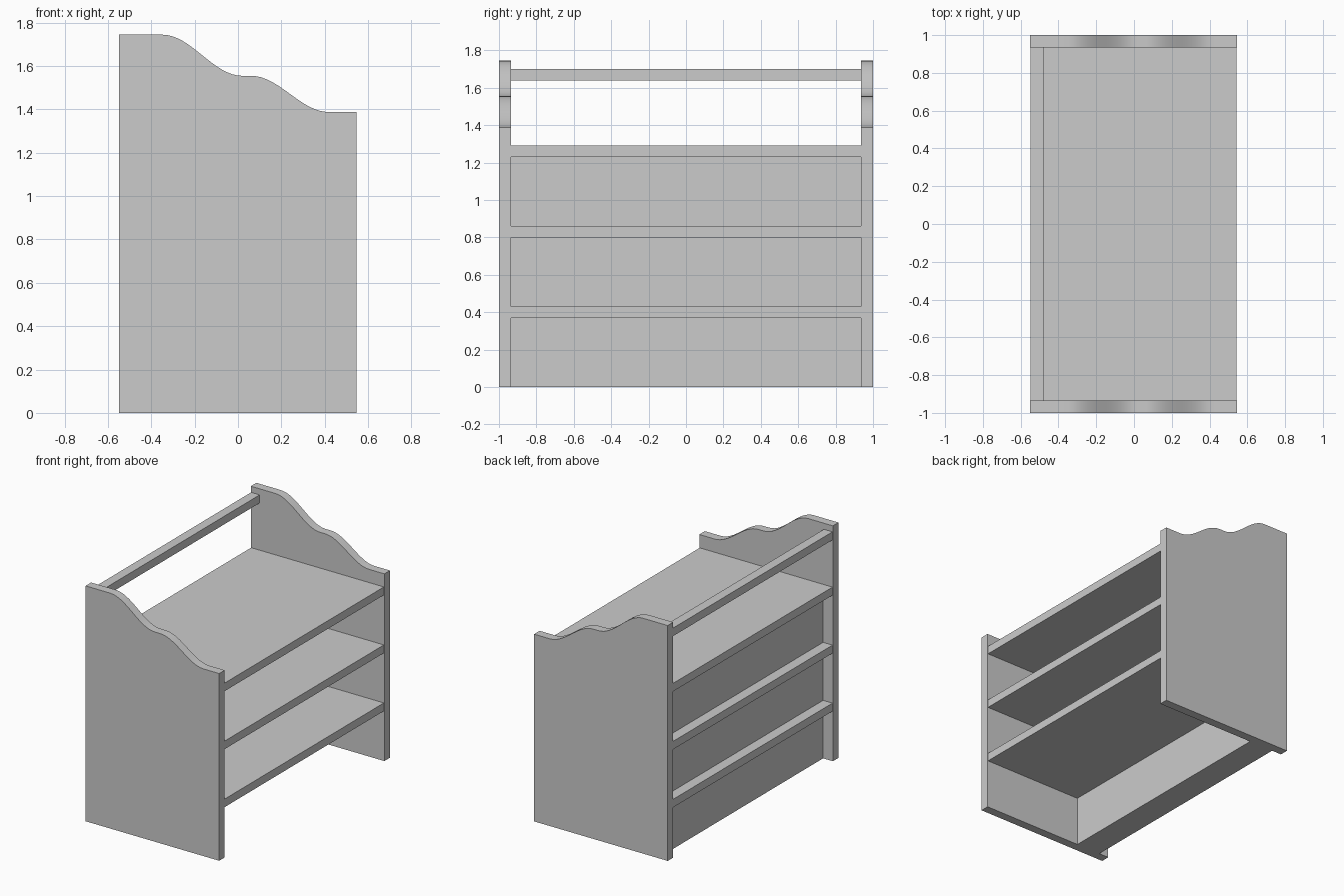
import bpy, bmesh, math

if "Cube" in bpy.data.objects:
    bpy.data.objects.remove(bpy.data.objects["Cube"])

X0, X1 = -0.55, 0.546      # back and front of the side panels
Y_IN, Y_OUT = 0.935, 1.0   # inner and outer faces of the side panels


def finish(name, bm):
    bmesh.ops.recalc_face_normals(bm, faces=bm.faces[:])
    mesh = bpy.data.meshes.new(name)
    bm.to_mesh(mesh)
    bm.free()
    obj = bpy.data.objects.new(name, mesh)
    bpy.context.collection.objects.link(obj)
    return obj


def box(name, x, z):
    """Board running between the two side panels."""
    bm = bmesh.new()
    bmesh.ops.create_cube(bm, size=1)
    for v in bm.verts:
        v.co.x = x[v.co.x > 0]
        v.co.y = math.copysign(Y_IN, v.co.y)
        v.co.z = z[v.co.z > 0]
    return finish(name, bm)


def s_curve(xa, xb, za, zb, n=16):
    """Smooth step down from (xa, za) to (xb, zb)."""
    return [(xa + (xb - xa) * i / n,
             za + (zb - za) * (1 - math.cos(math.pi * i / n)) / 2)
            for i in range(n + 1)]


# Scalloped side panels
outline = ([(X1, 0), (X0, 0), (X0, 1.745)]
           + s_curve(-0.35, 0.02, 1.745, 1.555)
           + s_curve(0.06, 0.42, 1.555, 1.388)
           + [(X1, 1.388)])
for name, ya, yb in (("front_side_panel", -Y_OUT, -Y_IN),
                     ("back_side_panel", Y_IN, Y_OUT)):
    bm = bmesh.new()
    face = bm.faces.new([bm.verts.new((x, ya, z)) for x, z in outline])
    ext = bmesh.ops.extrude_face_region(bm, geom=[face], use_keep_orig=True)
    moved = [g for g in ext["geom"] if isinstance(g, bmesh.types.BMVert)]
    bmesh.ops.translate(bm, verts=moved, vec=(0, yb - ya, 0))
    panel = finish(name, bm)
    bpy.ops.object.select_all(action='DESELECT')
    bpy.context.view_layer.objects.active = panel
    panel.select_set(True)
    bpy.ops.object.shade_smooth_by_angle(angle=math.radians(30))

# Shelves, each with a recessed backing block beneath it
for i in range(3):
    z = 0.37 + 0.43 * i
    box(f"shelf_{i + 1}", (-0.547, 0.542), (z, z + 0.06))
    box(f"backing_{i + 1}", (-0.47, -0.27), (z - 0.37, z))

# Rail across the top
box("top_rail", (-0.547, -0.477), (1.64, 1.70))
